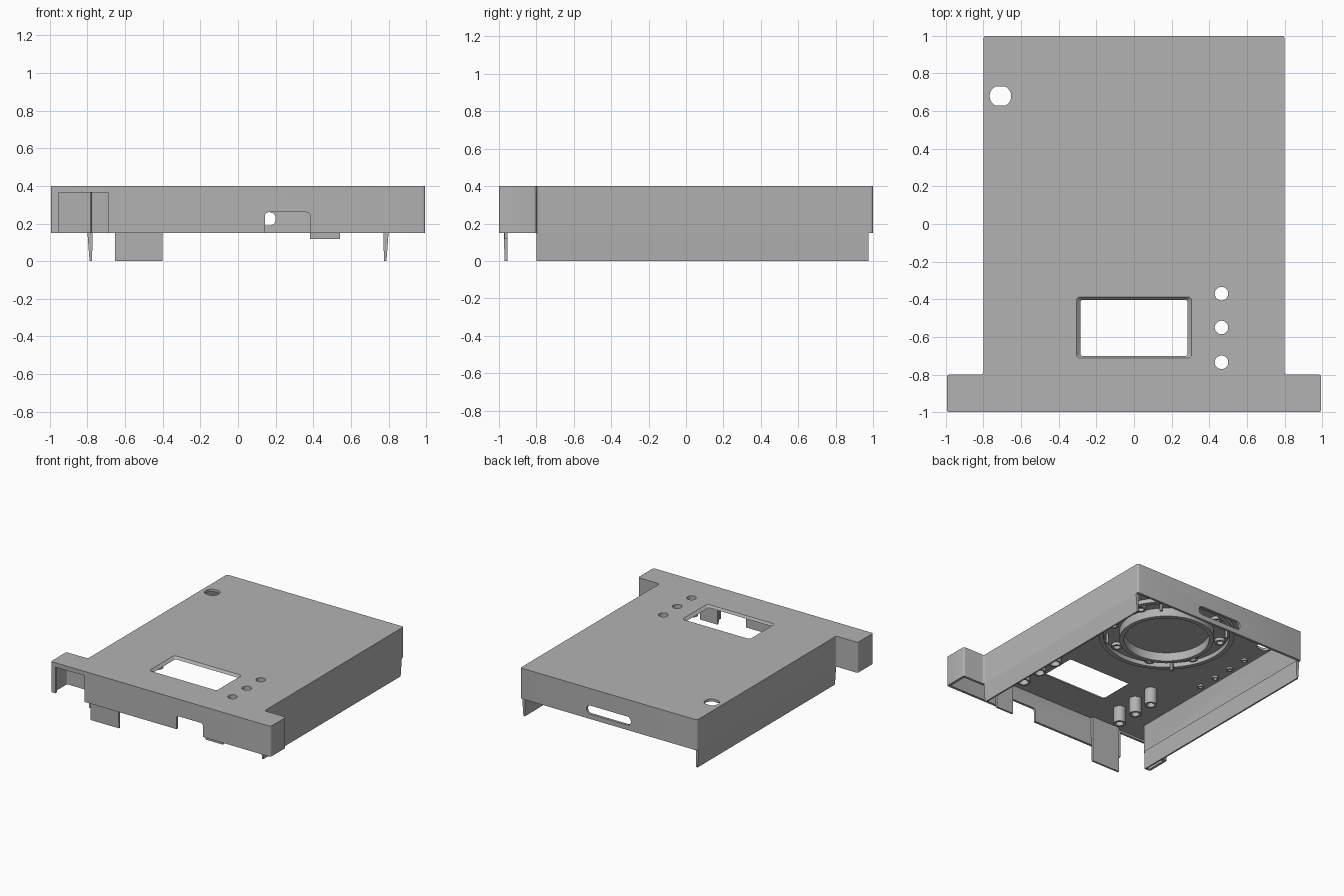
import bpy, bmesh, math
from mathutils import Vector, Matrix

cube = bpy.data.objects.get("Cube")
if cube:
    bpy.data.objects.remove(cube, do_unlink=True)

grey = bpy.data.materials.new("plain grey")
grey.use_nodes = True
COLOUR = (0.45, 0.45, 0.45, 1)
grey.diffuse_color = COLOUR
grey.node_tree.nodes["Principled BSDF"].inputs["Base Color"].default_value = COLOUR

TOP, RIM, T = 0.4, 0.15, 0.02   # top face, lower rim, wall thickness
UNDER = TOP - T


def rounded(points, r, steps=4):
    """Round every corner of a closed 2D outline."""
    out = []
    for i, p in enumerate(points):
        p = Vector(p)
        a = p + (Vector(points[i - 1]) - p).normalized() * r
        b = p + (Vector(points[(i + 1) % len(points)]) - p).normalized() * r
        centre = a + b - p
        for k in range(steps + 1):
            t = k / steps * math.pi / 2
            out.append(centre + (a - centre) * math.cos(t) + (b - centre) * math.sin(t))
    return out


def rect(x0, x1, y0, y1):
    return [(x0, y0), (x1, y0), (x1, y1), (x0, y1)]


def circle(x, y, r, n=32):
    return [(x + r * math.cos(2 * math.pi * i / n), y + r * math.sin(2 * math.pi * i / n))
            for i in range(n)]


def loft(name, low, high, z0, z1, upright=False):
    """Solid between two matching outlines; upright ones run along y instead of z."""
    bm = bmesh.new()
    a = [bm.verts.new((p[0], p[1], z0)) for p in low]
    b = [bm.verts.new((p[0], p[1], z1)) for p in high]
    bm.faces.new(a)
    bm.faces.new(b)
    for i in range(len(a)):
        j = (i + 1) % len(a)
        bm.faces.new((a[i], a[j], b[j], b[i]))
    if upright:
        bm.transform(Matrix(((1, 0, 0, 0), (0, 0, 1, 0), (0, 1, 0, 0), (0, 0, 0, 1))))
    bmesh.ops.recalc_face_normals(bm, faces=bm.faces)
    mesh = bpy.data.meshes.new(name)
    bm.to_mesh(mesh)
    bm.free()
    mesh.materials.append(grey)
    ob = bpy.data.objects.new(name, mesh)
    bpy.context.scene.collection.objects.link(ob)
    return ob


def prism(name, outline, z0, z1, upright=False):
    return loft(name, outline, outline, z0, z1, upright)


def cut(ob, cutters):
    """Subtract the cutters, apply, and remove them."""
    for c in cutters:
        c.hide_render = True
        m = ob.modifiers.new("cut", 'BOOLEAN')
        m.operation, m.solver, m.object = 'DIFFERENCE', 'EXACT', c
    dg = bpy.context.evaluated_depsgraph_get()
    mesh = bpy.data.meshes.new_from_object(ob.evaluated_get(dg))
    ob.modifiers.clear()
    ob.data = mesh
    for c in cutters:
        bpy.data.objects.remove(c, do_unlink=True)


def tube(name, x, y, r_out, r_in, z0, z1=UNDER + 0.002, n=32):
    ob = prism(name, circle(x, y, r_out, n), z0, z1)
    cut(ob, [prism("bore", circle(x, y, r_in, n), z0 - 0.1, z1 + 0.1)])
    return ob


def t_outline(inset):
    w, e, back, step, front = 0.8 - inset, 0.995 - inset, 1 - inset, -0.8 - inset, -1 + inset
    right = [(e, front), (e, step), (w, step), (w, back)]
    return right + [(-x, y) for x, y in reversed(right)]


# T-shaped hollow cover with its openings
BUTTONS = (-0.37, -0.55, -0.735)
cover = prism("cover", rounded(t_outline(0), 0.014), RIM, TOP)
cutters = [prism("hollow", rounded(t_outline(T), 0.008), RIM - 0.1, UNDER)]
# display window with sloping sides, carried past both faces
cutters.append(loft("window", rounded(rect(-0.283, 0.283, -0.70, -0.405), 0.012),
                    rounded(rect(-0.307, 0.307, -0.713, -0.387), 0.02),
                    UNDER - 0.002, TOP + 0.001))
cutters += [prism("button_hole", circle(0.465, y, 0.036), 0.3, 0.5) for y in BUTTONS]
knob = [(x, max(0.63, min(0.73, y))) for x, y in circle(-0.71, 0.68, 0.057, 48)]
cutters.append(prism("knob_hole", knob, 0.3, 0.5))
# rear slot and front notches
cutters.append(prism("rear_slot", rounded(rect(-0.2, 0.2, 0.19, 0.26), 0.03), 0.9, 1.1, True))
cutters.append(prism("front_notch", rounded(rect(0.143, 0.383, 0.05, 0.26), 0.02), -1.1, -0.95, True))
cutters.append(prism("corner_notch", rect(-0.955, -0.69, 0.05, 0.365), -1.1, -0.95, True))
cut(cover, cutters)

# Side skirts, slightly drafted towards the bottom
for side, name in ((1, "left_skirt"), (-1, "right_skirt")):
    profile = [(0.776, 0.0), (0.789, 0.0), (0.8, RIM), (0.8, RIM + 0.001), (0.772, RIM + 0.001)]
    prism(name, [(side * x, z) for x, z in profile], -0.8, 0.977, True)

# Front locating tabs hanging behind the front wall
for name, x0, x1, z0 in (("large_tab", -0.655, -0.4, 0.0), ("small_tab", 0.383, 0.543, 0.118)):
    loft(name, rect(x0, x1, -0.97, -0.955), rect(x0, x1, -0.981, -0.955), z0, UNDER + 0.002)

# Mounting tubes below the buttons and on the opposite side
parts = []
for y in BUTTONS:
    parts.append(tube("button_guide", 0.465, y, 0.05, 0.036, 0.26))
    parts.append(tube("mounting_boss", -0.475, y, 0.047, 0.03, 0.25))

# Concentric rings, pins and small bosses under the cover
CX, CY = 0.0, 0.38
parts.append(tube("outer_ring", CX, CY, 0.51, 0.475, 0.345, n=64))
parts.append(tube("inner_ring", CX, CY, 0.355, 0.32, 0.31, n=64))
for i in range(8):
    a = math.pi / 8 + i * math.pi / 4
    parts.append(tube("ring_boss", CX + 0.42 * math.cos(a), CY + 0.42 * math.sin(a),
                      0.04, 0.025, 0.355, n=20))
for i in range(4):
    a = math.pi / 4 + i * math.pi / 2
    parts.append(prism("ring_pin", circle(CX + 0.45 * math.cos(a), CY + 0.45 * math.sin(a), 0.012, 12),
                       0.3, UNDER + 0.002))
for i in range(4):
    parts.append(tube("edge_boss", -0.72, -0.08 + 0.17 * i, 0.025, 0.015, 0.365, n=16))

# Smooth the curved walls, keeping real edges sharp
bpy.ops.object.select_all(action='DESELECT')
for ob in parts + [cover]:
    ob.select_set(True)
bpy.context.view_layer.objects.active = cover
bpy.ops.object.shade_smooth_by_angle(angle=math.radians(30))
